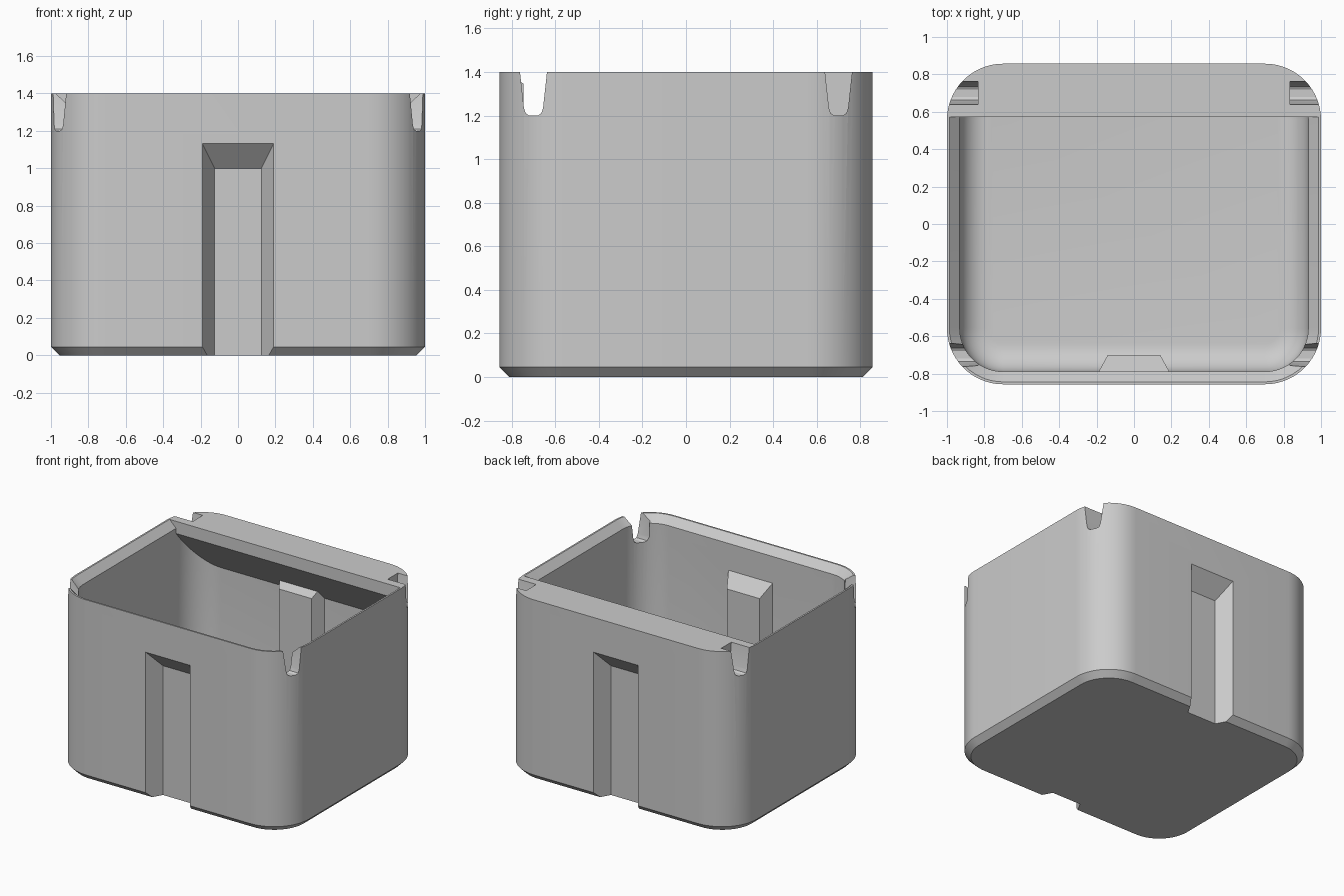
import bpy
import bmesh
import math

cube = bpy.data.objects.get("Cube")
if cube:
    bpy.data.objects.remove(cube, do_unlink=True)

HX, HY, HZ = 1.0, 0.857, 1.4     # outer half width, half depth, height
WALL = 0.068
SEG = 14                         # steps per rounded corner

grey = bpy.data.materials.new("light_grey")
grey.use_nodes = True
grey.diffuse_color = (0.6, 0.6, 0.6, 1)
grey.node_tree.nodes["Principled BSDF"].inputs["Base Color"].default_value = (0.6, 0.6, 0.6, 1)


def rounded_loop(inset, z, radius=0.3):
    """Rounded rectangle inset from the outer footprint."""
    r = max(radius - inset, 0.02)
    cx, cy = HX - inset - r, HY - inset - r
    points = []
    for quarter, (sx, sy) in enumerate(((1, 1), (-1, 1), (-1, -1), (1, -1))):
        for i in range(SEG + 1):
            a = math.pi / 2 * (quarter + i / SEG)
            points.append((sx * cx + r * math.cos(a), sy * cy + r * math.sin(a), z))
    return points


def loft(name, loops):
    """Closed solid through a stack of matching loops."""
    bm = bmesh.new()
    rings = [[bm.verts.new(p) for p in loop] for loop in loops]
    n = len(rings[0])
    for low, high in zip(rings, rings[1:]):
        for i in range(n):
            j = (i + 1) % n
            bm.faces.new((low[i], low[j], high[j], high[i]))
    bm.faces.new(rings[0][::-1])
    bm.faces.new(rings[-1])
    bmesh.ops.recalc_face_normals(bm, faces=bm.faces)
    mesh = bpy.data.meshes.new(name)
    bm.to_mesh(mesh)
    bm.free()
    mesh.materials.append(grey)
    obj = bpy.data.objects.new(name, mesh)
    bpy.context.collection.objects.link(obj)
    return obj


def prism_x(name, profile, x0, x1):
    """Extrude a (y, z) profile along x."""
    return loft(name, [[(x, y, z) for y, z in profile] for x in (x0, x1)])


def rib(name, side, inner, outer):
    """Tapered upright with a sloping top; ends are (y, half width, top z)."""
    return loft(name, [[(-w, side * y, -0.1), (w, side * y, -0.1),
                        (w, side * y, top), (-w, side * y, top)]
                       for y, w, top in (inner, outer)])


def subtract(target, cutter):
    """Cut one solid from another and discard the cutter."""
    cutter.hide_render = True
    mod = target.modifiers.new("cut", "BOOLEAN")
    mod.operation = "DIFFERENCE"
    mod.solver = "EXACT"
    mod.object = cutter
    bpy.context.view_layer.objects.active = target
    bpy.ops.object.modifier_apply(modifier=mod.name)
    bpy.data.objects.remove(cutter, do_unlink=True)


# Outer shell with a chamfered foot
box = loft("box", [rounded_loop(0.045, 0), rounded_loop(0, 0.045), rounded_loop(0, HZ)])

# Hollow: filleted floor, straight walls, flared rim
FLOOR, FILLET = 0.07, 0.15
loops = []
for k in range(9):
    a = math.pi / 2 * k / 8
    loops.append(rounded_loop(WALL + FILLET * (1 - math.sin(a)),
                              FLOOR + FILLET * (1 - math.cos(a))))
loops += [rounded_loop(WALL, HZ - 0.055), rounded_loop(0.003, HZ + 0.01)]
hollow = loft("hollow", loops)

# Keep the overhanging back lip and the inner ribs solid
subtract(hollow, prism_x("back_lip", [(0.573, 1.6), (0.573, 1.306), (0.79, 1.02),
                                      (0.95, 0.81), (0.95, 1.6)], -1.2, 1.2))
for side in (-1, 1):
    subtract(hollow, rib("inner_rib", side, (0.70, 0.14, 1.04), (0.90, 0.25, 1.26)))
subtract(box, hollow)

# Outer grooves, front and back
for side in (-1, 1):
    subtract(box, rib("groove", side, (0.74, 0.125, 1.0), (0.90, 0.214, 1.18)))

# Four tapered notches with rounded bottoms at the rim corners
half = [(0.066, HZ + 0.05), (0.062, HZ), (0.044, 1.235), (0.036, 1.21), (0.02, 1.2)]
outline = half + [(-y, z) for y, z in reversed(half)]
for sx in (-1, 1):
    for cy in (-0.70, 0.70):
        subtract(box, prism_x("notch", [(cy + y, z) for y, z in outline], sx * 0.835, sx * 1.1))

# Smooth rounded corners, sharp edges kept
bpy.ops.object.select_all(action="DESELECT")
box.select_set(True)
bpy.context.view_layer.objects.active = box
bpy.ops.object.shade_smooth_by_angle(angle=math.radians(30))
